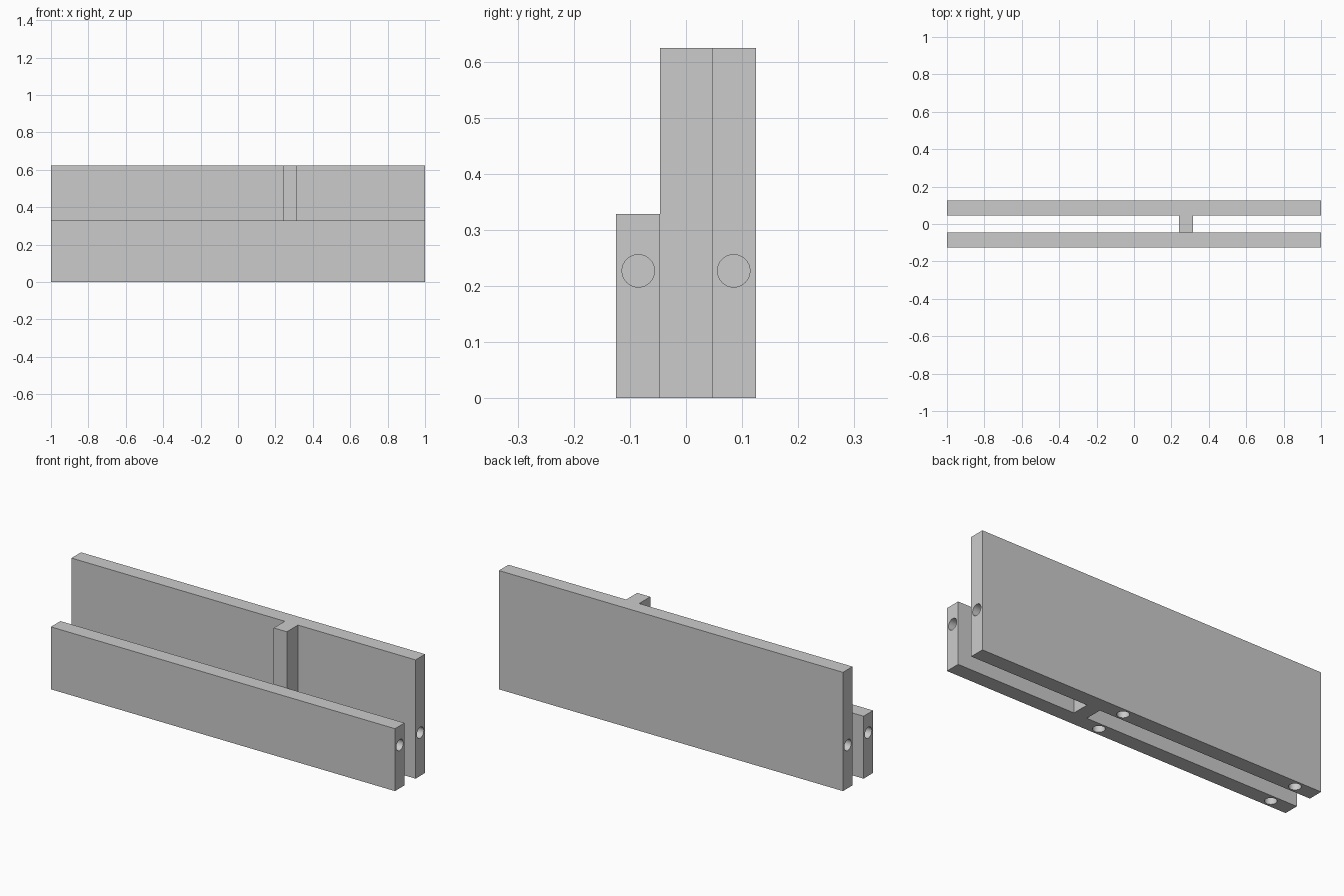
import bpy
from mathutils import Matrix, Vector

if "Cube" in bpy.data.objects:
    bpy.data.objects.remove(bpy.data.objects["Cube"], do_unlink=True)

# Overall dimensions
HALF = 1.0
OUTER, INNER = 0.125, 0.046
FRONT_TOP, BACK_TOP = 0.328, 0.624
RIB = (0.24, 0.316)
HOLE_Y, HOLE_Z = 0.085, 0.227
RADIUS, DEPTH = 0.029, 0.12
BOTTOM_HOLES = (0.136, -0.879)

grey = bpy.data.materials.new("plain grey")
grey.use_nodes = True
grey.diffuse_color = (0.6, 0.6, 0.6, 1)
grey.node_tree.nodes["Principled BSDF"].inputs["Base Color"].default_value = (0.6, 0.6, 0.6, 1)


def box(name, low, high):
    low, high = Vector(low), Vector(high)
    bpy.ops.mesh.primitive_cube_add(size=1)
    obj = bpy.context.object
    obj.name = name
    obj.data.transform(Matrix.Translation((low + high) / 2) @ Matrix.Diagonal((high - low).to_4d()))
    obj.data.materials.append(grey)
    return obj


def drill(obj, mouth, axis):
    """Cut a blind round hole centred on the mouth, running along the axis."""
    bpy.ops.mesh.primitive_cylinder_add(
        vertices=32, radius=RADIUS, depth=2 * DEPTH, location=mouth,
        rotation=Vector(axis).to_track_quat("Z", "Y").to_euler())
    cutter = bpy.context.object
    cutter.name = "hole_cutter"
    cutter.data.materials.append(grey)
    mod = obj.modifiers.new("hole", "BOOLEAN")
    mod.operation = "DIFFERENCE"
    mod.solver = "EXACT"
    mod.object = cutter
    bpy.context.view_layer.objects.active = obj
    bpy.ops.object.modifier_apply(modifier=mod.name)
    bpy.data.objects.remove(cutter, do_unlink=True)


# Low front panel, tall back panel and the rib that joins them
front = box("front_panel", (-HALF, -OUTER, 0), (HALF, -INNER, FRONT_TOP))
back = box("back_panel", (-HALF, INNER, 0), (HALF, OUTER, BACK_TOP))
rib = box("joining_rib", (RIB[0], -INNER, 0), (RIB[1], INNER, BACK_TOP))

# Blind holes in both ends and the underside of each panel
for panel, y in ((front, -HOLE_Y), (back, HOLE_Y)):
    for end in (-HALF, HALF):
        drill(panel, (end, y, HOLE_Z), (1, 0, 0))
    for x in BOTTOM_HOLES:
        drill(panel, (x, y, 0), (0, 0, 1))

    # Smooth hole walls, crisp panel edges
    bpy.ops.object.select_all(action="DESELECT")
    panel.select_set(True)
    bpy.context.view_layer.objects.active = panel
    bpy.ops.object.shade_smooth_by_angle()
